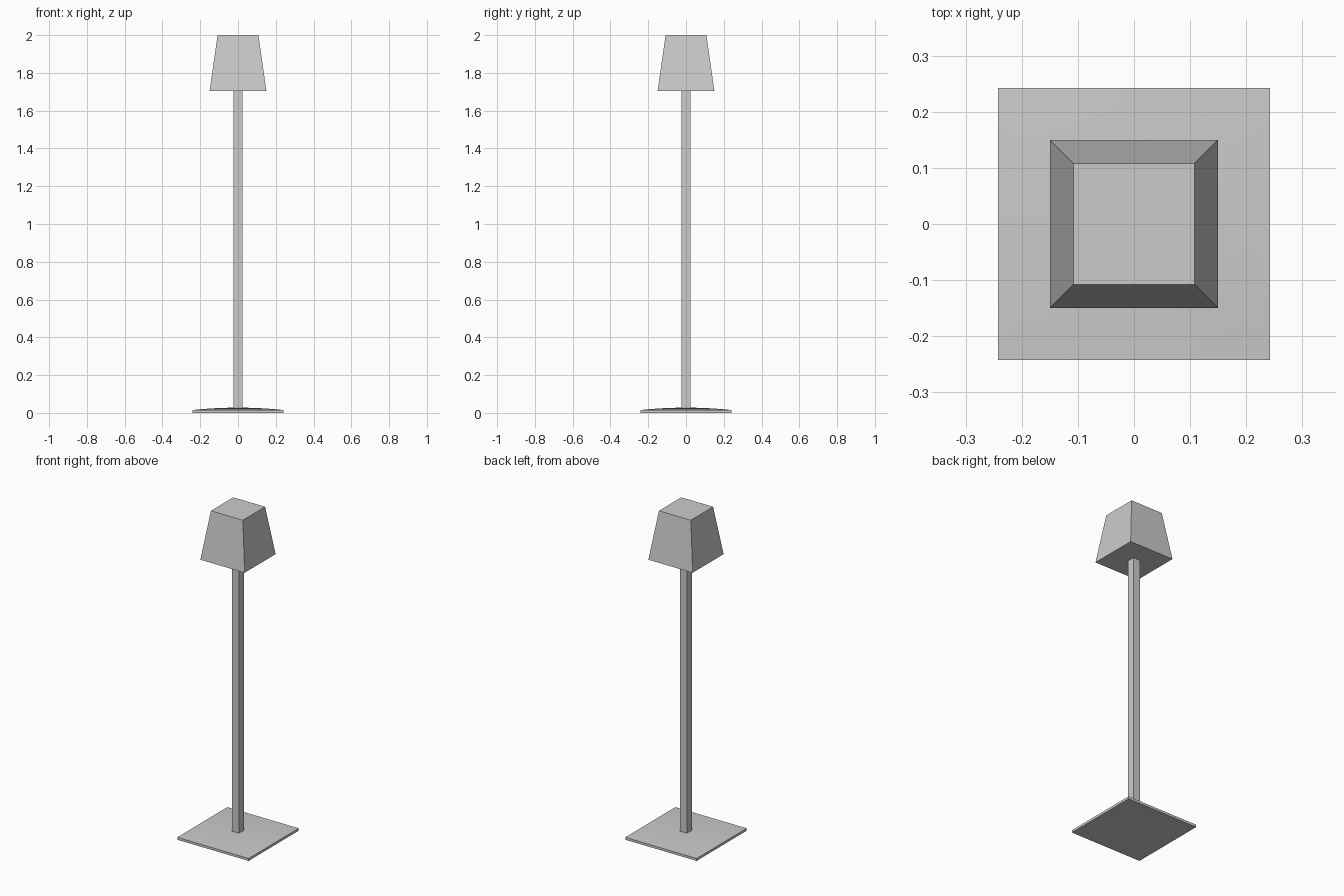
import bpy, bmesh

if "Cube" in bpy.data.objects:
    bpy.data.objects.remove(bpy.data.objects["Cube"])


def square_loft(name, sections):
    """Closed solid through square sections given as (half width, z)."""
    bm = bmesh.new()
    rings = [[bm.verts.new((sx * h, sy * h, z))
              for sx, sy in ((-1, -1), (1, -1), (1, 1), (-1, 1))]
             for h, z in sections]
    for low, high in zip(rings, rings[1:]):
        for i in range(4):
            j = (i + 1) % 4
            bm.faces.new((low[i], low[j], high[j], high[i]))
    bm.faces.new(rings[0][::-1])
    bm.faces.new(rings[-1])
    bmesh.ops.recalc_face_normals(bm, faces=bm.faces)
    mesh = bpy.data.meshes.new(name)
    bm.to_mesh(mesh)
    bm.free()
    obj = bpy.data.objects.new(name, mesh)
    bpy.context.collection.objects.link(obj)
    return obj


# Base plate: square slab with a very shallow domed top
HALF, EDGE_Z, RISE, STEPS = 0.242, 0.015, 0.013, 6
domed = []
for i in range(STEPS):
    t = 1 - i / STEPS
    domed.append((HALF * t, EDGE_Z + RISE * (1 - t * t)))
base = square_loft("base_plate", [(HALF, 0.0)] + domed)
bpy.context.view_layer.objects.active = base
base.select_set(True)
bpy.ops.object.shade_smooth_by_angle(angle=0.5)
base.select_set(False)

# Square pole
square_loft("pole", [(0.024, 0.02), (0.024, 1.705)])

# Tapered square shade, closed at both ends
square_loft("lamp_shade", [(0.15, 1.705), (0.108, 2.0)])
